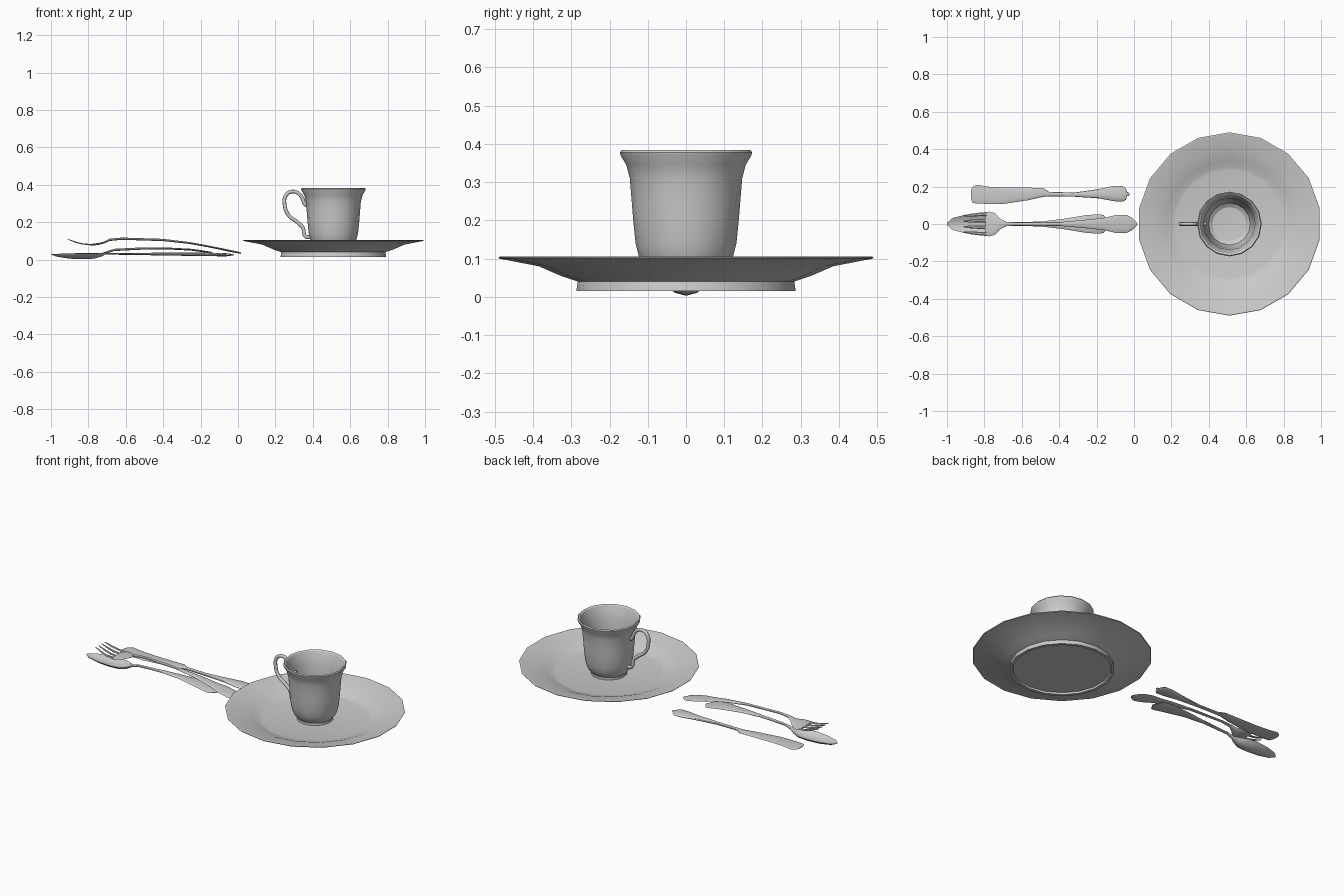
import bpy, bmesh
from math import cos, sin, pi


def skin(name, rings):
    """Join equal-sized rings of points into a closed, smooth-shaded surface."""
    bm = bmesh.new()
    rows = [[bm.verts.new(p) for p in ring] for ring in rings]
    n = len(rows[0])
    for a, b in zip(rows, rows[1:]):
        for i in range(n):
            j = (i + 1) % n
            bm.faces.new((a[i], a[j], b[j], b[i]))
    bm.faces.new(rows[0][::-1])
    bm.faces.new(rows[-1])
    bmesh.ops.recalc_face_normals(bm, faces=bm.faces)
    mesh = bpy.data.meshes.new(name)
    bm.to_mesh(mesh)
    bm.free()
    obj = bpy.data.objects.new(name, mesh)
    bpy.context.collection.objects.link(obj)
    bpy.ops.object.select_all(action='DESELECT')
    obj.select_set(True)
    bpy.context.view_layer.objects.active = obj
    bpy.ops.object.shade_smooth_by_angle()
    return obj


def lathe(name, profile, sides, cx):
    """Turn an (r, z) profile about a vertical axis at x = cx."""
    return skin(name, [[(cx + r * cos(pi / 2 + 2 * pi * i / sides),
                         r * sin(pi / 2 + 2 * pi * i / sides), z)
                        for i in range(sides)] for r, z in profile])


def blade(name, stations, sides=12):
    """Loft flat ovals along x. Station: x, y, z, half width, half thickness, edge lift."""
    rings = []
    for x, y, z, hw, ht, lift in stations:
        ring = []
        for i in range(sides):
            a = 2 * pi * i / sides
            ring.append((x, y + hw * cos(a), z + ht * sin(a) + lift * cos(a) ** 2))
        rings.append(ring)
    return skin(name, rings)


CX = 0.51

# Plate with foot ring
lathe("plate", [(.002, .026), (.268, .026), (.27, .015), (.287, .015), (.283, .04),
                (.325, .054), (.385, .08), (.488, .1), (.49, .104), (.485, .106),
                (.39, .087), (.34, .067), (.305, .053), (.29, .05), (.002, .05)], 18, CX)

# Cup, outside then inside
lathe("cup", [(.002, .056), (.09, .05), (.1, .052), (.1, .066), (.112, .08), (.123, .105),
              (.132, .14), (.138, .2), (.142, .25), (.147, .31), (.156, .345), (.171, .37),
              (.173, .378), (.168, .384), (.16, .378), (.147, .345), (.138, .31),
              (.133, .25), (.124, .14), (.112, .1), (.09, .085), (.002, .08)], 16, CX)

# Curled cup handle
curve = bpy.data.curves.new("cup_handle", 'CURVE')
curve.dimensions = '3D'
curve.bevel_depth = .01
curve.bevel_resolution = 2
curve.resolution_u = 5
curve.use_fill_caps = True
path = [(.385, .288), (.36, .295), (.345, .325), (.325, .353), (.29, .364), (.257, .345),
        (.249, .295), (.27, .238), (.315, .202), (.347, .17), (.36, .125), (.385, .12)]
spline = curve.splines.new('BEZIER')
spline.bezier_points.add(len(path) - 1)
for p, (x, z) in zip(spline.bezier_points, path):
    p.co = (x, 0, z)
    p.handle_left_type = p.handle_right_type = 'AUTO'
bpy.context.collection.objects.link(bpy.data.objects.new("cup_handle", curve))

# Spoon: dished bowl, slim neck, broad handle end
blade("spoon", [(-1, 0, .03, .006, .002, 0), (-.97, 0, .019, .032, .003, .012),
                (-.9, 0, .009, .05, .004, .024), (-.83, 0, .007, .057, .004, .027),
                (-.77, 0, .009, .052, .004, .024), (-.73, 0, .021, .032, .005, .014),
                (-.7, 0, .04, .013, .006, 0), (-.66, 0, .052, .009, .006, 0),
                (-.5, 0, .06, .013, .006, 0), (-.38, 0, .06, .027, .005, 0),
                (-.25, 0, .053, .048, .005, 0), (-.19, 0, .045, .052, .005, 0),
                (-.162, 0, .04, .048, .005, 0), (-.15, 0, .038, .03, .005, 0),
                (-.135, 0, .035, .01, .003, 0)])

# Fork body and four tines
blade("fork", [(-.795, 0, .08, .058, .004, 0), (-.775, 0, .08, .067, .005, 0),
               (-.745, 0, .084, .058, .005, 0), (-.715, 0, .092, .028, .005, 0),
               (-.685, 0, .106, .012, .006, 0), (-.62, 0, .112, .008, .006, 0),
               (-.4, 0, .105, .01, .006, 0), (-.26, 0, .089, .022, .005, 0),
               (-.16, 0, .071, .033, .005, 0), (-.1, 0, .059, .047, .005, 0),
               (-.04, 0, .046, .048, .005, 0), (-.012, 0, .041, .035, .005, 0),
               (.015, 0, .035, .008, .004, 0)])
for k in range(4):
    s = (k - 1.5) / 1.5
    blade("fork_tine_%d" % (k + 1), [(-.912, s * .042, .11, .003, .002, 0),
                                     (-.87, s * .047, .094, .008, .004, 0),
                                     (-.83, s * .051, .084, .009, .004, 0),
                                     (-.785, s * .053, .08, .011, .004, 0)], 6)

# Butter knife with rounded handle and end knob
blade("knife", [(-.872, .16, .032, .022, .002, 0), (-.862, .155, .032, .043, .003, 0),
                (-.84, .16, .032, .05, .003, 0), (-.775, .153, .032, .046, .003, 0),
                (-.7, .151, .031, .044, .004, 0), (-.56, .161, .03, .033, .005, 0),
                (-.487, .169, .03, .024, .006, 0), (-.455, .16, .03, .012, .007, 0),
                (-.32, .157, .029, .011, .008, 0), (-.187, .162, .028, .025, .009, 0),
                (-.107, .163, .027, .041, .009, 0), (-.06, .161, .026, .042, .008, 0),
                (-.043, .16, .026, .03, .007, 0), (-.037, .16, .026, .011, .005, 0),
                (-.028, .16, .026, .009, .005, 0), (-.024, .16, .026, .003, .003, 0)])
